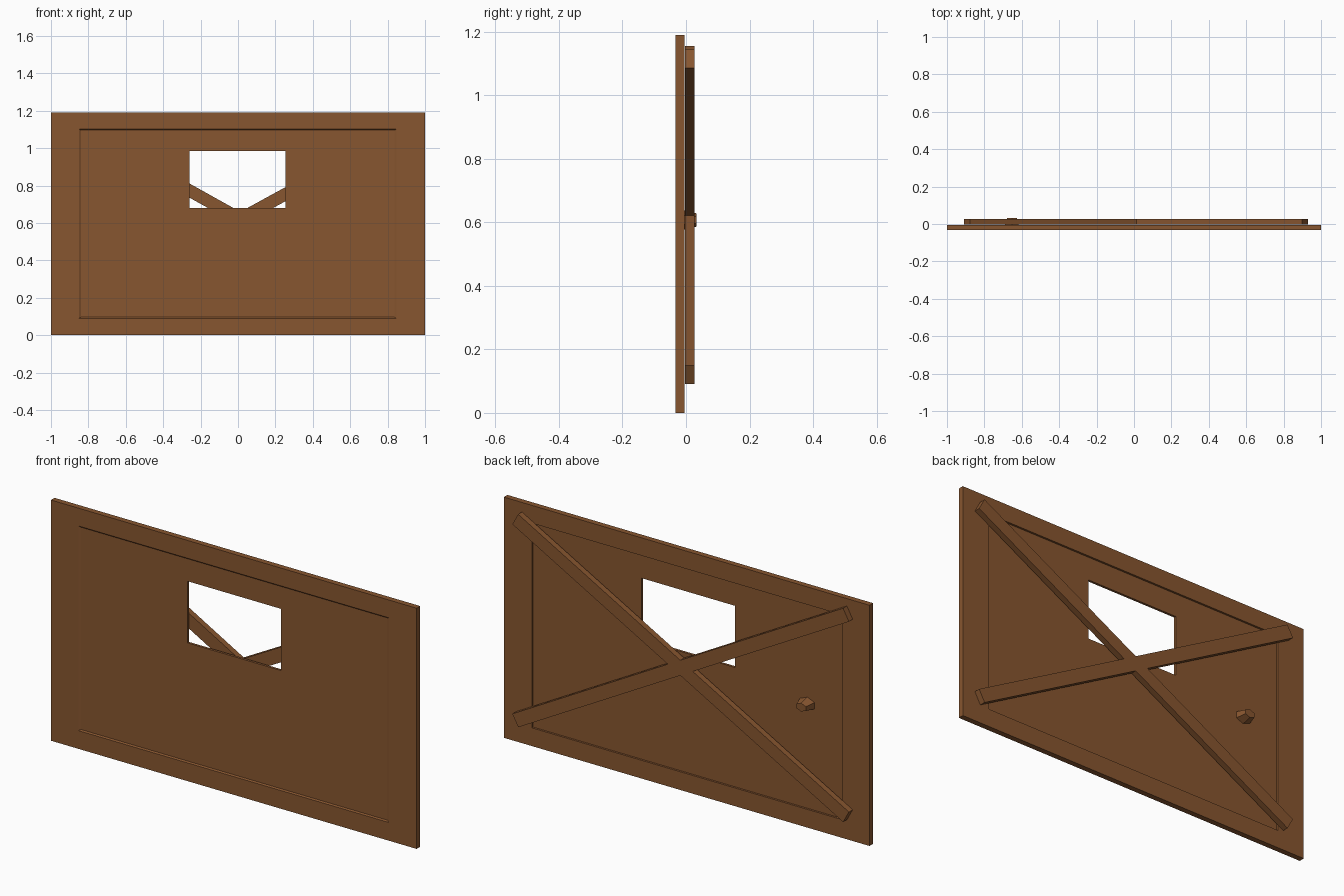
import bpy, bmesh, math
from mathutils import Matrix

if "Cube" in bpy.data.objects:
    bpy.data.objects.remove(bpy.data.objects["Cube"])

wood = bpy.data.materials.new("brown_wood")
wood.diffuse_color = (0.245, 0.093, 0.029, 1)
wood.use_nodes = True
wood.node_tree.nodes["Principled BSDF"].inputs["Base Color"].default_value = wood.diffuse_color


def finish(name, bm):
    bmesh.ops.recalc_face_normals(bm, faces=bm.faces)
    mesh = bpy.data.meshes.new(name)
    bm.to_mesh(mesh)
    bm.free()
    mesh.materials.append(wood)
    ob = bpy.data.objects.new(name, mesh)
    bpy.context.collection.objects.link(ob)
    return ob


# Framed panel: closed chain of rectangles (x0, x1, z0, z1, y)
OUTER = (-1, 1, 0, 1.19)
OPENING = (-0.85, 0.847, 0.09, 1.102)
SUNK = (-0.84, 0.837, 0.096, 1.096)
WINDOW = (-0.258, 0.253, 0.68, 0.985)
FRONT, BACK, SLAB_F, SLAB_B = -0.033, -0.005, -0.027, -0.015
chain = [(OUTER, FRONT), (OPENING, FRONT), (SUNK, SLAB_F), (WINDOW, SLAB_F),
         (WINDOW, SLAB_B), (OPENING, SLAB_B), (OPENING, BACK), (OUTER, BACK)]
bm = bmesh.new()
loops = []
for (x0, x1, z0, z1), y in chain:
    loops.append([bm.verts.new((x, y, z)) for x, z in
                  ((x0, z0), (x1, z0), (x1, z1), (x0, z1))])
for i, a in enumerate(loops):
    b = loops[(i + 1) % len(loops)]
    for k in range(4):
        n = (k + 1) % 4
        bm.faces.new((a[k], a[n], b[n], b[k]))
finish("framed_panel", bm)


# Crossed braces on the back
def brace(name, xa, za, xb, zb, width=0.066):
    dx, dz = xb - xa, zb - za
    m = (Matrix.Translation(((xa + xb) / 2, 0.012, (za + zb) / 2))
         @ Matrix.Rotation(-math.atan2(dz, dx), 4, 'Y')
         @ Matrix.Diagonal((math.hypot(dx, dz), 0.03, width, 1)))
    bm = bmesh.new()
    bmesh.ops.create_cube(bm, size=1, matrix=m)
    finish(name, bm)


brace("brace_falling", -0.894, 1.126, 0.915, 0.12)
brace("brace_rising", -0.894, 0.127, 0.915, 1.115)

# Small faceted knob on the back
bm = bmesh.new()
m = (Matrix.Translation((-0.653, 0.009, 0.607))
     @ Matrix.Diagonal((0.046, 1, 0.032, 1))
     @ Matrix.Rotation(math.radians(-90), 4, 'X')
     @ Matrix.Rotation(math.radians(30), 4, 'Z'))
bmesh.ops.create_cone(bm, cap_ends=True, segments=6, radius1=1, radius2=0.65,
                      depth=0.048, matrix=m @ Matrix.Rotation(math.radians(-30), 4, 'Z'))
finish("knob", bm)
